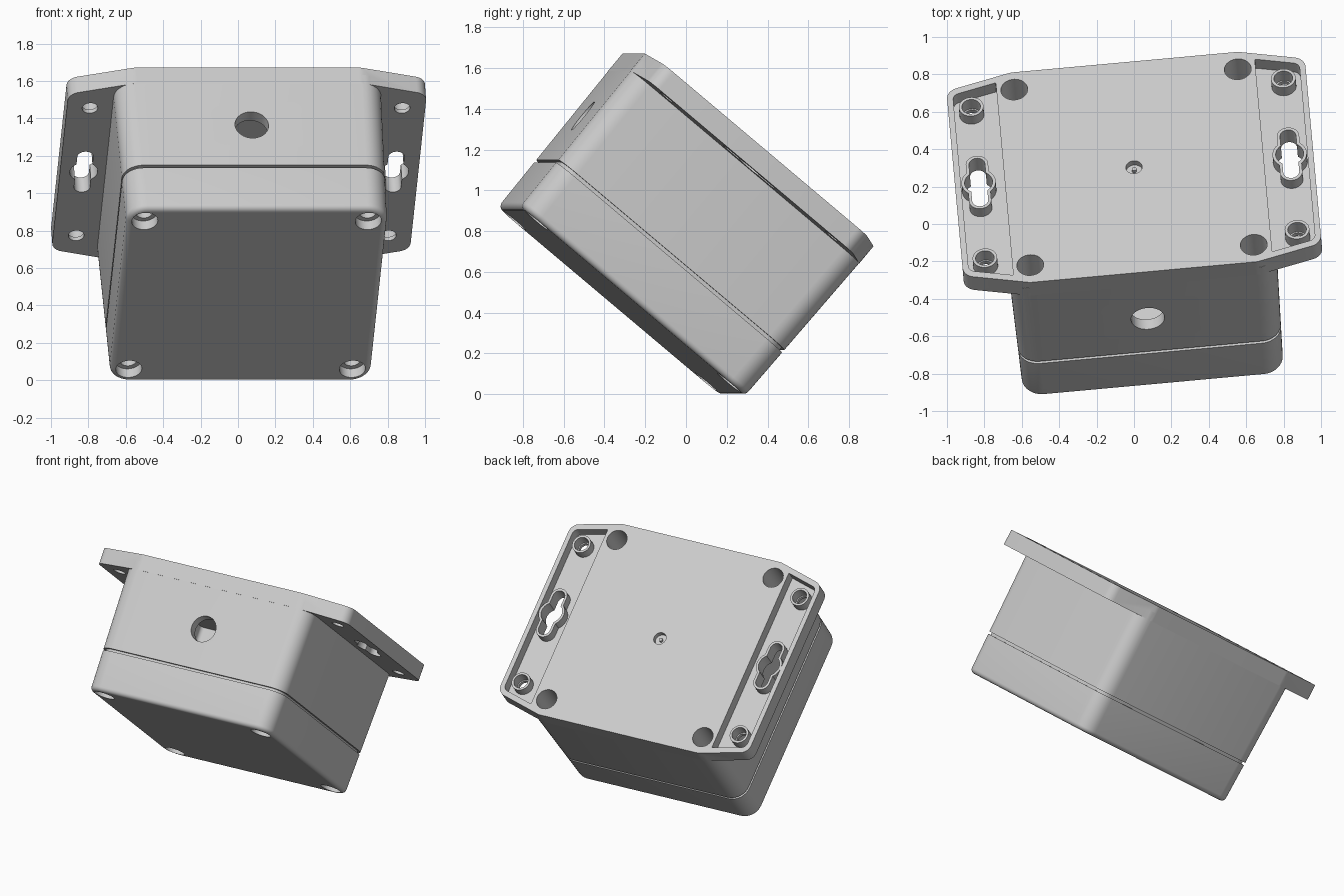
import bpy, bmesh, math
from mathutils import Matrix, Vector

if "Cube" in bpy.data.objects:
    bpy.data.objects.remove(bpy.data.objects["Cube"])

grey = bpy.data.materials.new("light_grey_plastic")
grey.use_nodes = True
grey.diffuse_color = (0.6, 0.6, 0.6, 1)
grey.node_tree.nodes["Principled BSDF"].inputs["Base Color"].default_value = (0.6, 0.6, 0.6, 1)

DEPTH, SEAM, GAP = 0.97, 0.672, 0.018
PLATE_X, PLATE_Y, FLANGE = 0.962, 0.7355, 0.11
SIGNS = [(sx, sy) for sx in (-1, 1) for sy in (-1, 1)]


# ---------- outline helpers ----------
def rounded(points, radii, steps=8):
    """Outline with each corner replaced by an arc."""
    out = []
    pts = [Vector(p) for p in points]
    for i, p in enumerate(pts):
        r = radii[i % len(radii)]
        u = (pts[i - 1] - p).normalized()
        v = (pts[(i + 1) % len(pts)] - p).normalized()
        half = math.acos(max(-1, min(1, u.dot(v)))) / 2
        centre = p + (u + v).normalized() * (r / math.sin(half))
        start = p + u * (r / math.tan(half)) - centre
        end = p + v * (r / math.tan(half)) - centre
        a0 = math.atan2(start.y, start.x)
        turn = math.atan2(start.x * end.y - start.y * end.x, start.dot(end))
        for k in range(steps + 1):
            a = a0 + turn * k / steps
            out.append(centre + Vector((math.cos(a), math.sin(a))) * r)
    return out


def rect(hx, hy, r):
    return rounded([(hx, -hy), (hx, hy), (-hx, hy), (-hx, -hy)], [r])


def slot(x, y, r, reach=0.0, n=32):
    """Circle, or an upright slot when reach is above zero."""
    out = []
    for k in range(n):
        a = 2 * math.pi * (k + 0.5) / n
        side = reach if math.sin(a) > 0 else -reach
        out.append(Vector((x + r * math.cos(a), y + side + r * math.sin(a))))
    return out


# ---------- solid helpers ----------
def loft(name, sections):
    """Skin a stack of (outline, height) sections and close both ends."""
    bm = bmesh.new()
    rings = [[bm.verts.new((p.x, p.y, z)) for p in outline] for outline, z in sections]
    for a, b in zip(rings, rings[1:]):
        for i in range(len(a)):
            j = (i + 1) % len(a)
            bm.faces.new((a[i], a[j], b[j], b[i]))
    bm.faces.new(rings[0])
    bm.faces.new(rings[-1])
    bmesh.ops.recalc_face_normals(bm, faces=bm.faces)
    mesh = bpy.data.meshes.new(name)
    bm.to_mesh(mesh)
    bm.free()
    mesh.materials.append(grey)
    obj = bpy.data.objects.new(name, mesh)
    bpy.context.collection.objects.link(obj)
    return obj


def prism(outline, z0, z1):
    return loft("tool", [(outline, z0), (outline, z1)])


def combine(target, tool, operation="DIFFERENCE"):
    mod = target.modifiers.new("shape", "BOOLEAN")
    mod.operation, mod.solver, mod.object = operation, "EXACT", tool
    bpy.context.view_layer.objects.active = target
    bpy.ops.object.modifier_apply(modifier=mod.name)
    bpy.data.objects.remove(tool)


def shell(z, inset=0.0):
    """Slightly tapered box section at height z."""
    hx = 0.72 + 0.02 * z / DEPTH - inset
    hy = PLATE_Y + 0.0135 * z / DEPTH - inset
    return rect(hx, hy, 0.11 - inset), z


# ---------- base: box, mounting plate, cavity ----------
base = loft("enclosure_base", [shell(-0.05), shell(-SEAM),
                               shell(-SEAM, GAP), shell(-SEAM - GAP, GAP)])
corner = (PLATE_X, 0.647)
shoulder = (0.61, PLATE_Y)
quarter = [corner, shoulder]
outline = quarter + [(-x, y) for x, y in reversed(quarter)]
outline += [(-x, -y) for x, y in quarter] + [(x, -y) for x, y in reversed(quarter)]
plate = rounded(outline, [0.07, 0.1, 0.1, 0.07])
combine(base, prism(plate, -FLANGE, 0), "UNION")
for hx, hy in ((0.65, 0.5), (0.5, 0.66)):
    combine(base, prism(rect(hx, hy, 0.03), -0.13, -0.8))

# flange pockets with raised bosses and keyhole slots
for s in (-1, 1):
    pocket = [(s * 0.695, -0.674), (s * 0.93, -0.615), (s * 0.93, 0.615), (s * 0.695, 0.674)]
    combine(base, prism(rounded(pocket, [0.005, 0.04, 0.04, 0.005]), -0.075, 0.05))
    x = s * 0.835
    for shape in (slot(x, 0, 0.092), slot(x, 0, 0.06, 0.125)):
        combine(base, prism(shape, -0.09, -0.008), "UNION")
    for shape in (slot(x, 0, 0.075), slot(x, 0, 0.043, 0.125)):
        combine(base, prism(shape, -0.2, 0.05))
for sx, sy in SIGNS:
    x, y = sx * 0.838, sy * 0.53
    combine(base, prism(slot(x, y, 0.066), -0.09, -0.008), "UNION")
    combine(base, prism(slot(x, y, 0.05), -0.085, 0.05))
    combine(base, prism(slot(x, y, 0.042), -0.2, 0))
    # screw wells in the plate
    combine(base, prism(slot(sx * 0.6, sy * 0.615, 0.072), -0.45, 0.05))

# centre dimple with a small nub
combine(base, prism(slot(0, 0, 0.044), -0.035, 0.05))
combine(base, prism(slot(0, 0, 0.012), -0.06, -0.015), "UNION")

# round cable port through the front wall
port = prism(slot(0, 0, 0.09, n=48), -0.15, 0.15)
port.data.transform(Matrix.Translation((0, -0.72, -0.395)) @ Matrix.Rotation(math.pi / 2, 4, "X"))
combine(base, port)

# ---------- lid: rounded lower edge, cavity, screw counterbores ----------
R = 0.03
sections = [shell(-SEAM - GAP)]
for k in range(6):
    a = math.pi / 2 * k / 5
    sections.append(shell(-DEPTH + R * (1 - math.sin(a)), R * (1 - math.cos(a))))
lid = loft("enclosure_lid", sections)
for hx, hy in ((0.63, 0.5), (0.5, 0.65)):
    combine(lid, prism(rect(hx, hy, 0.03), -0.91, -0.6))
for sx, sy in SIGNS:
    x, y = sx * 0.6, sy * 0.615
    combine(lid, prism(slot(x, y, 0.07), -1.1, -DEPTH + 0.06))
    combine(lid, prism(slot(x, y, 0.045), -DEPTH + 0.02, -0.75))

# ---------- tilt the whole enclosure into its resting pose ----------
pose = (Matrix.Translation((0, 0.304, 1.198))
        @ Matrix.Rotation(math.radians(5.2), 4, "Z")
        @ Matrix.Rotation(math.radians(-40), 4, "X"))
for obj in (base, lid):
    obj.matrix_world = pose
    bpy.ops.object.select_all(action="DESELECT")
    obj.select_set(True)
    bpy.context.view_layer.objects.active = obj
    bpy.ops.object.shade_smooth_by_angle(angle=math.radians(30))
